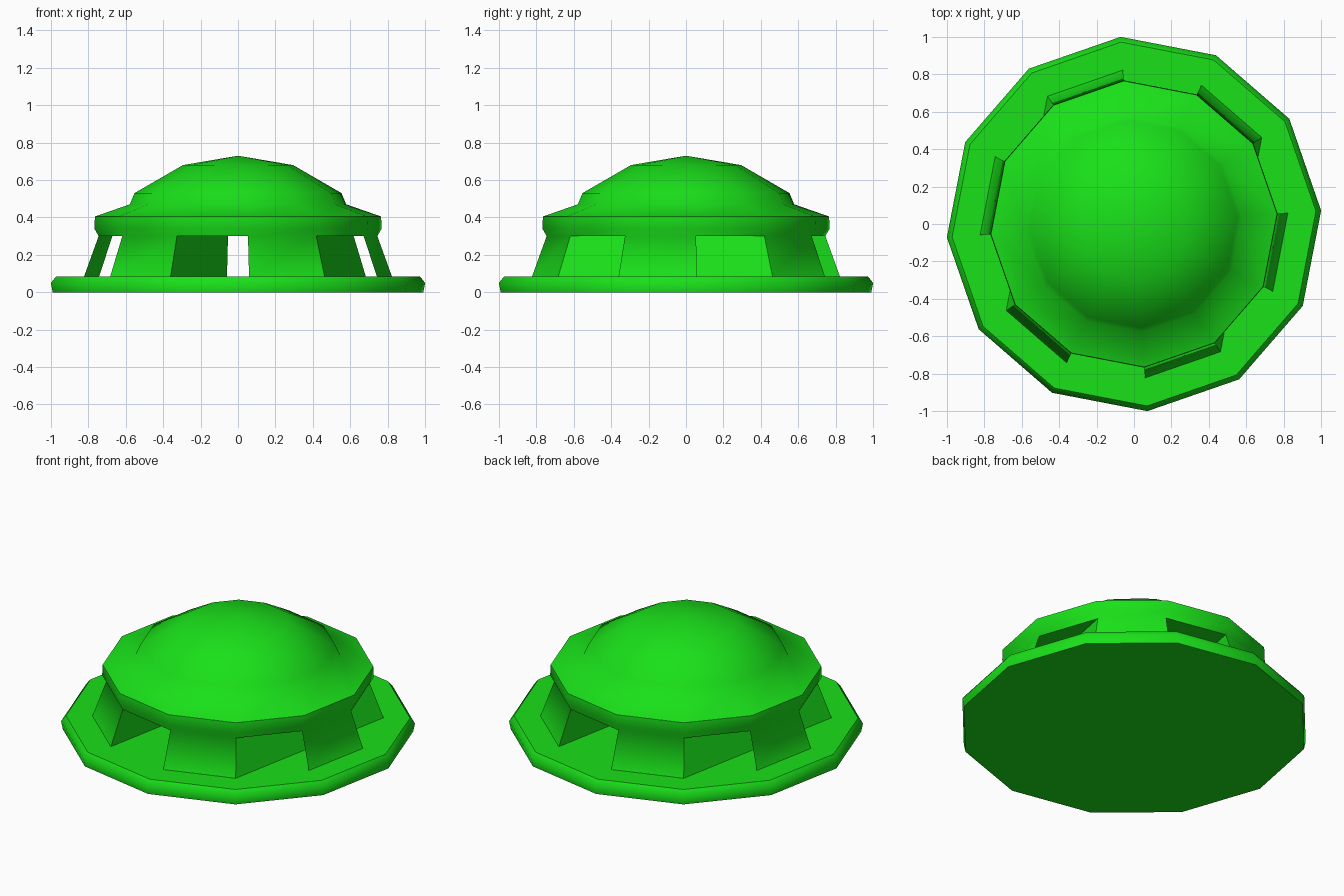
import bpy, bmesh, math

if "Cube" in bpy.data.objects:
    bpy.data.objects.remove(bpy.data.objects["Cube"])

SIDES = 12
TURN = 4.1          # rotation of the twelve-sided outline, degrees
Z0, Z1 = 0.085, 0.30    # foot and head of the openings
R0, R1 = 0.825, 0.747   # wall radius at foot and head

green = bpy.data.materials.new("green")
green.diffuse_color = (0.01, 0.75, 0.01, 1)
green.use_nodes = True
green.node_tree.nodes["Principled BSDF"].inputs["Base Color"].default_value = green.diffuse_color


def pt(k, r, z):
    a = math.radians(TURN + 30 * k)
    return (r * math.cos(a), r * math.sin(a), z)


def finish(bm, name, smooth):
    me = bpy.data.meshes.new(name)
    bm.to_mesh(me)
    bm.free()
    ob = bpy.data.objects.new(name, me)
    bpy.context.collection.objects.link(ob)
    me.materials.append(green)
    if smooth:
        bpy.context.view_layer.objects.active = ob
        ob.select_set(True)
        bpy.ops.object.shade_smooth_by_angle(angle=math.radians(50))
        ob.select_set(False)
    return ob


def lathe(name, profile, skip=None, cap_low=False, apex=None):
    """Revolve (r, z) points, listed bottom to top, into a 12-sided shell."""
    bm = bmesh.new()
    rings = [[bm.verts.new(pt(k, r, z)) for k in range(SIDES)] for r, z in profile]
    for i in range(len(rings) - 1):
        a, b = rings[i], rings[i + 1]
        for k in range(SIDES):
            if skip and skip(i, k):
                continue
            n = (k + 1) % SIDES
            bm.faces.new((a[k], a[n], b[n], b[k]))
    if cap_low:
        bm.faces.new(rings[0][::-1])
    if apex:
        top = bm.verts.new((0, 0, apex))
        for k in range(SIDES):
            bm.faces.new((rings[-1][k], rings[-1][(k + 1) % SIDES], top))
    return finish(bm, name, True)


# Whole shell: base plate, leaning wall with every second panel open, rim, dome
profile = [(0.993, 0.0), (1.003, 0.05), (0.975, Z0), (R0, Z0), (R1, Z1),
           (0.77, 0.34), (0.767, 0.405), (0.58, 0.47), (0.555, 0.53), (0.295, 0.68)]
lathe("domed_shell", profile, skip=lambda i, k: i == 3 and k % 2 == 0,
      cap_low=True, apex=0.73)


def passage(name, corners, walls):
    """Floor, ceiling and side walls of a passage joining openings."""
    bm = bmesh.new()
    lo = {k: bm.verts.new(pt(k, R0, Z0)) for k in corners}
    hi = {k: bm.verts.new(pt(k, R1, Z1)) for k in corners}
    bm.faces.new([lo[k] for k in corners])
    bm.faces.new([hi[k] for k in reversed(corners)])
    for a, b in walls:
        bm.faces.new((lo[a], lo[b], hi[b], hi[a]))
    finish(bm, name, False)


# Straight passage from front to back
passage("through_passage", [8, 9, 2, 3], [(3, 8), (9, 2)])
# Side passages joining the two openings on the right and on the left
passage("right_passage", [10, 11, 0, 1], [(10, 1)])
passage("left_passage", [4, 5, 6, 7], [(4, 7)])
